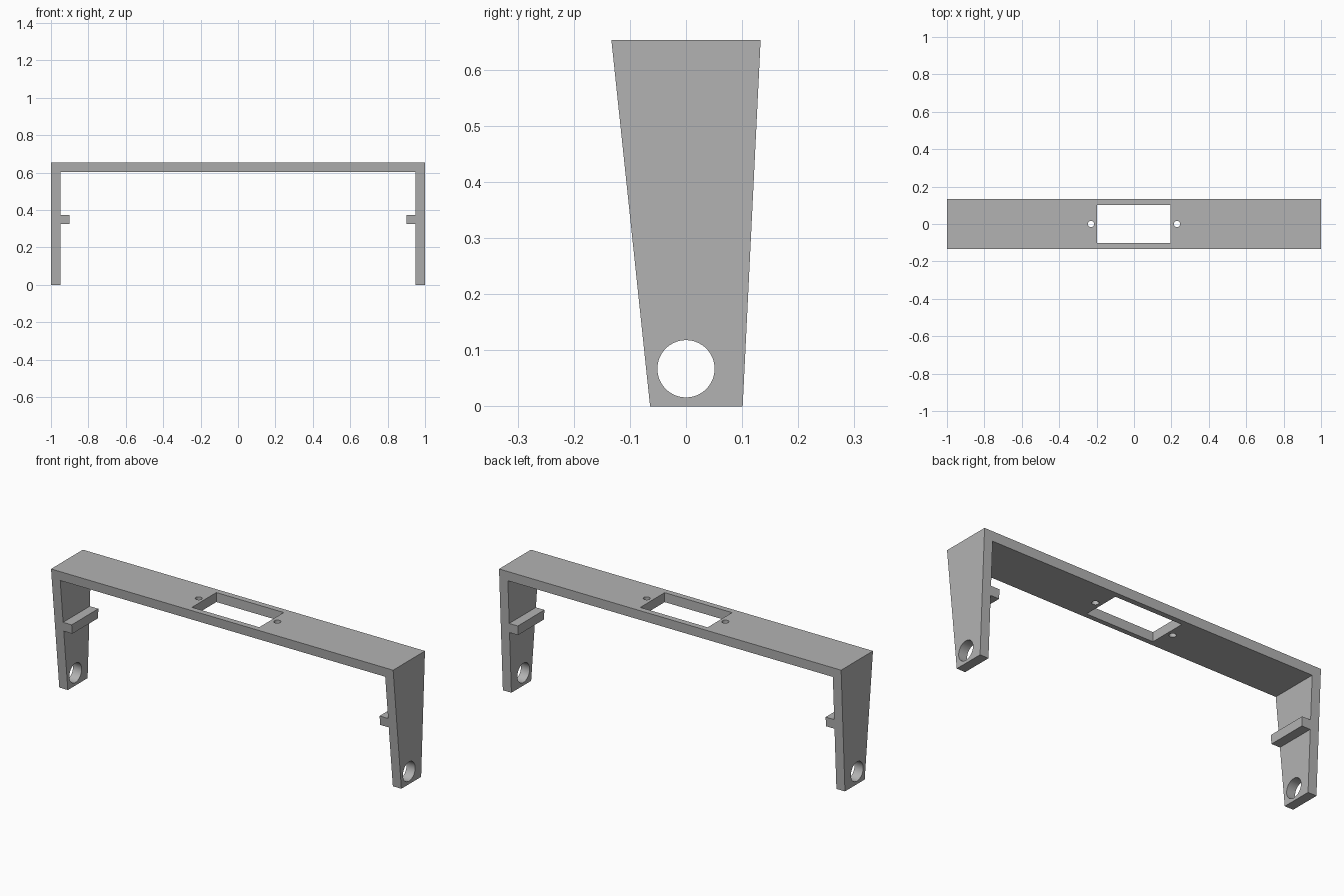
import bpy, bmesh
from math import pi

cube = bpy.data.objects.get("Cube")
if cube:
    bpy.data.objects.remove(cube)

TOP = 0.653      # overall height
WALL = 0.05      # plate thickness

gray = bpy.data.materials.new("plain_gray")
gray.use_nodes = True
gray.diffuse_color = (0.45, 0.45, 0.45, 1)
gray.node_tree.nodes["Principled BSDF"].inputs["Base Color"].default_value = gray.diffuse_color


def front_y(z):
    return -0.064 - 0.069 * z / TOP


def back_y(z):
    return 0.101 + 0.032 * z / TOP


# Bracket: half of the front outline, mirrored, spanning the tapered depth
half = [(1, TOP), (1, 0), (1 - WALL, 0), (1 - WALL, 0.324), (0.9, 0.324),
        (0.9, 0.373), (1 - WALL, 0.373), (1 - WALL, TOP - WALL)]
outline = half + [(-x, z) for x, z in reversed(half)]

bm = bmesh.new()
front = [bm.verts.new((x, front_y(z), z)) for x, z in outline]
back = [bm.verts.new((x, back_y(z), z)) for x, z in outline]
bm.faces.new(front)
bm.faces.new(back[::-1])
for i in range(len(outline)):
    j = (i + 1) % len(outline)
    bm.faces.new((front[i], front[j], back[j], back[i]))
bmesh.ops.recalc_face_normals(bm, faces=bm.faces)
mesh = bpy.data.meshes.new("mounting_bracket")
bm.to_mesh(mesh)
bm.free()
bracket = bpy.data.objects.new("mounting_bracket", mesh)
bpy.context.collection.objects.link(bracket)
mesh.materials.append(gray)


def cut(cutter, name):
    cutter.name = name
    cutter.hide_render = True
    cutter.data.materials.append(gray)
    bpy.context.view_layer.objects.active = bracket
    mod = bracket.modifiers.new(name, 'BOOLEAN')
    mod.operation = 'DIFFERENCE'
    mod.solver = 'EXACT'
    mod.object = cutter
    bpy.ops.object.modifier_apply(modifier=name)
    bpy.data.objects.remove(cutter)


# Rectangular slot in the top plate
bpy.ops.mesh.primitive_cube_add(size=1, location=(-0.001, 0, TOP - WALL / 2))
slot = bpy.context.object
slot.scale = (0.394, 0.204, 0.2)
bpy.context.view_layer.update()
cut(slot, "slot_cutter")

# Screw holes beside the slot and round holes through the legs
for side in (-1, 1):
    bpy.ops.mesh.primitive_cylinder_add(vertices=32, radius=0.017, depth=0.2,
                                        location=(side * 0.23, 0, TOP - WALL / 2))
    cut(bpy.context.object, "screw_hole_cutter")
    bpy.ops.mesh.primitive_cylinder_add(vertices=64, radius=0.051, depth=0.2,
                                        location=(side * 0.975, 0, 0.067),
                                        rotation=(0, pi / 2, 0))
    cut(bpy.context.object, "leg_hole_cutter")

# Smooth hole walls, sharp plate edges
bpy.ops.object.select_all(action='DESELECT')
bracket.select_set(True)
bpy.context.view_layer.objects.active = bracket
bpy.ops.object.shade_smooth_by_angle(angle=pi / 6)
